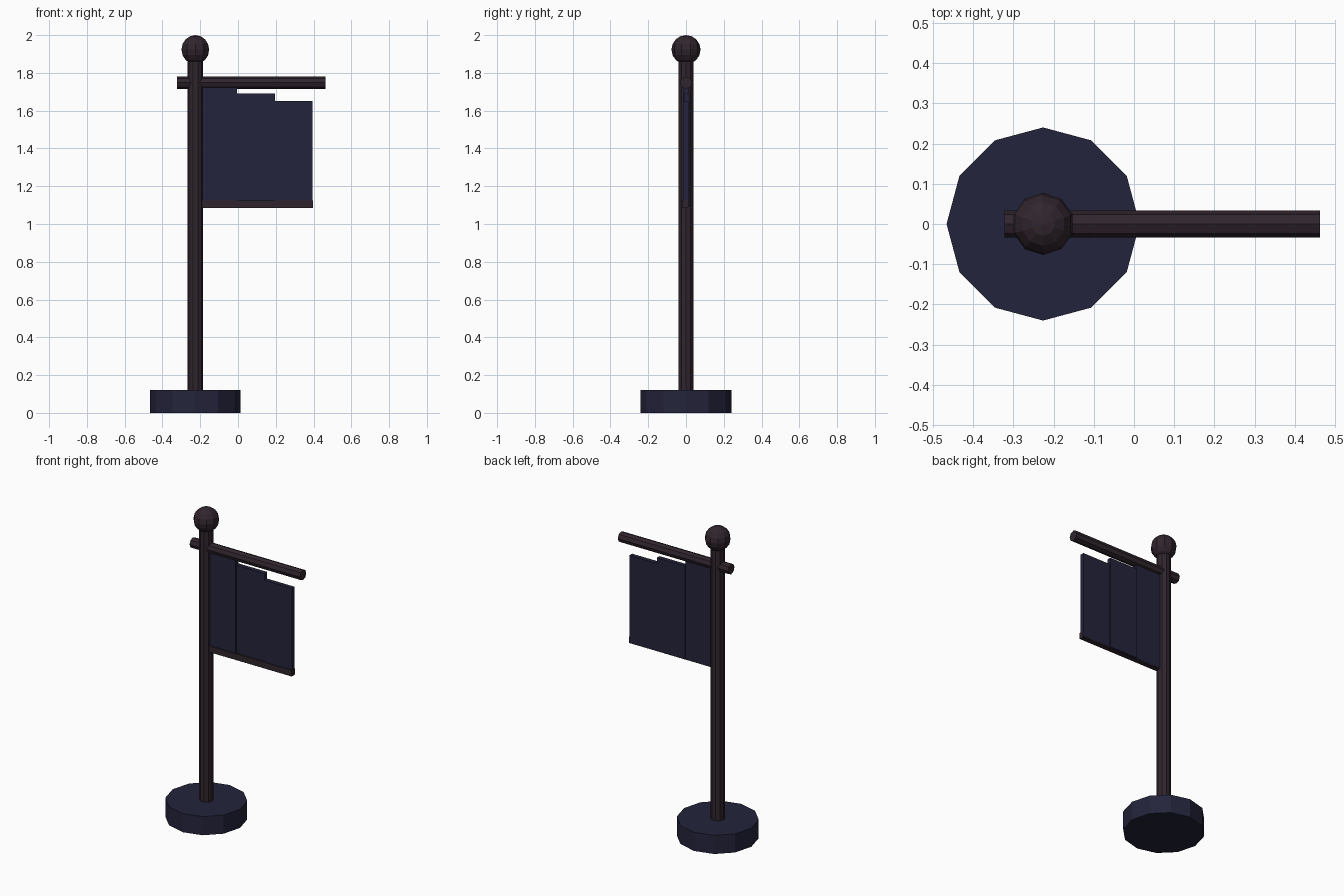
import bpy
import math

if "Cube" in bpy.data.objects:
    bpy.data.objects.remove(bpy.data.objects["Cube"])


def material(name, rgb):
    m = bpy.data.materials.new(name)
    m.diffuse_color = (*rgb, 1.0)
    m.use_nodes = True
    m.node_tree.nodes["Principled BSDF"].inputs["Base Color"].default_value = m.diffuse_color
    return m


NAVY = material("dark navy", (0.0175, 0.0175, 0.045))
WOOD = material("dark plum wood", (0.030, 0.0185, 0.027))
POLE_X = -0.226


def finish(name, mat):
    ob = bpy.context.object
    ob.name = name
    ob.data.materials.append(mat)
    bpy.ops.object.transform_apply(location=False, rotation=True, scale=True)
    return ob


def cylinder(name, mat, sides, radius, length, loc, rot=(0, 0, 0)):
    bpy.ops.mesh.primitive_cylinder_add(vertices=sides, radius=radius, depth=length,
                                        location=loc, rotation=rot)
    return finish(name, mat)


def box(name, mat, x, y, z):
    bpy.ops.mesh.primitive_cube_add(size=1, location=[(a + b) / 2 for a, b in (x, y, z)])
    bpy.context.object.scale = [b - a for a, b in (x, y, z)]
    return finish(name, mat)


# Round foot
cylinder("base", NAVY, 12, 0.24, 0.12, (POLE_X, 0, 0.06))

# Upright pole, with a corner facing sideways
cylinder("pole", WOOD, 10, 0.042, 1.80, (POLE_X, 0, 0.99), (0, 0, math.pi / 2))

# Ball on top of the pole
bpy.ops.mesh.primitive_uv_sphere_add(segments=10, ring_count=8, radius=0.077,
                                     location=(POLE_X, 0, 1.923))
finish("finial", WOOD)

# Horizontal arm
cylinder("crossbar", WOOD, 8, 0.033, 0.785, (0.0705, 0, 1.748), (0, math.pi / 2, 0))

# Three stepped banner panels, the middle one pushed back
for i, (top, shift) in enumerate([(1.73, 0.0), (1.69, 0.006), (1.65, 0.0)]):
    left = -0.205 + 0.2 * i
    box(f"banner_panel_{i + 1}", NAVY, (left, left + 0.2),
        (-0.016 + shift, 0.012 + shift), (1.09, top))

# Trim along the lower front edge of the banner
box("banner_trim", WOOD, (-0.205, 0.397), (-0.021, 0.011), (1.085, 1.125))
